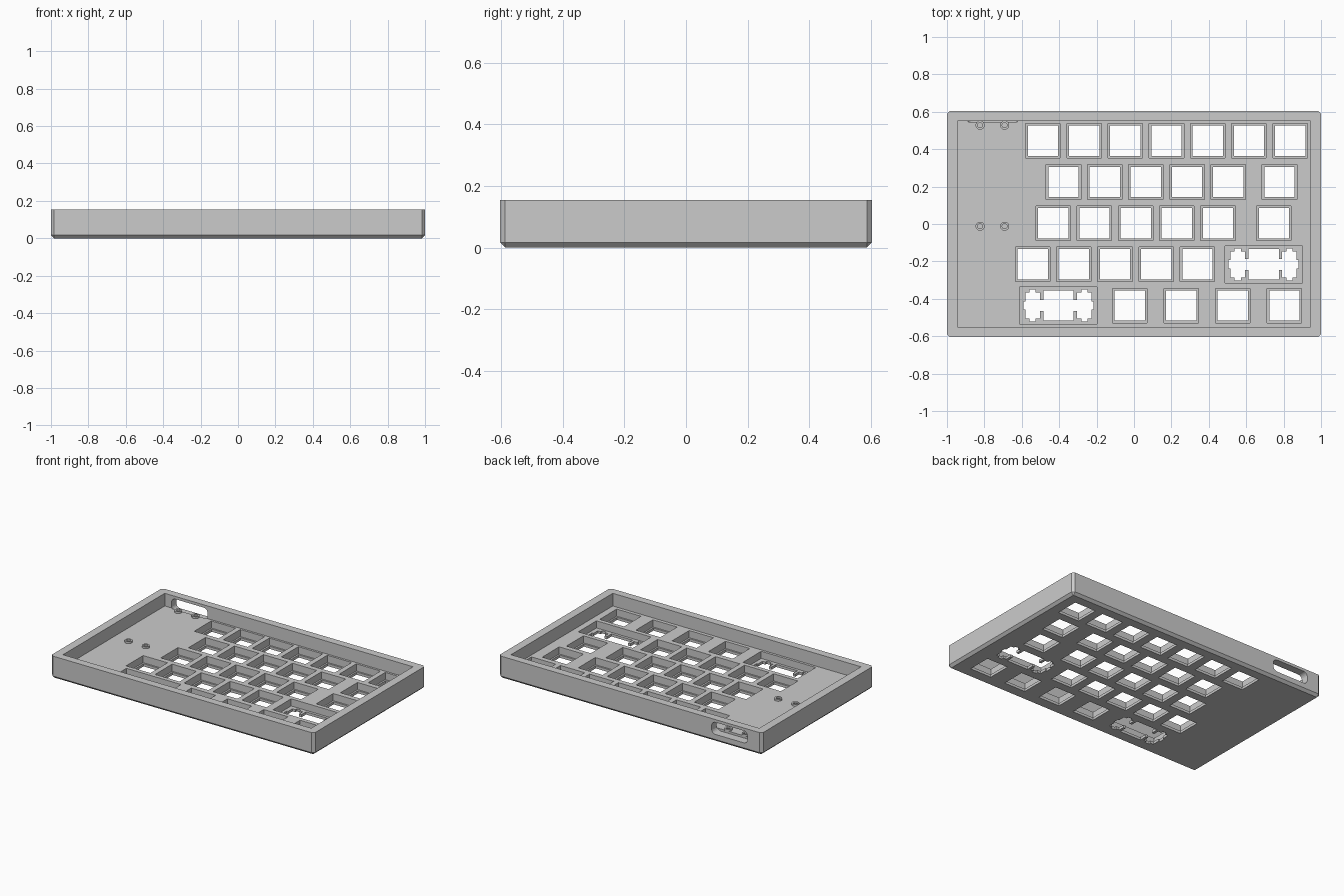
import bpy, bmesh, math
from mathutils import Matrix, Vector

default = bpy.data.objects.get("Cube")
if default:
    bpy.data.objects.remove(default, do_unlink=True)

U = 0.2203          # one key pitch
HALF_X, HALF_Y, TOP = 1.0, 0.605, 0.154
FLOOR, PLATE = 0.067, 0.018
CHAMFER = 0.017

gray = bpy.data.materials.new("plain gray")
gray.use_nodes = True
gray.diffuse_color = (0.6, 0.6, 0.6, 1)
gray.node_tree.nodes["Principled BSDF"].inputs["Base Color"].default_value = gray.diffuse_color


def finish(bm, name):
    bmesh.ops.recalc_face_normals(bm, faces=bm.faces)
    mesh = bpy.data.meshes.new(name)
    bm.to_mesh(mesh)
    bm.free()
    mesh.materials.append(gray)
    obj = bpy.data.objects.new(name, mesh)
    bpy.context.collection.objects.link(obj)
    return obj


def box(bm, lo, hi):
    lo, hi = Vector(lo), Vector(hi)
    mat = Matrix.Translation((lo + hi) / 2) @ Matrix.Diagonal((*(hi - lo), 1))
    return bmesh.ops.create_cube(bm, size=1, matrix=mat)["verts"]


def square(bm, x, y, w, h, z0, z1):
    return box(bm, (x - w / 2, y - h / 2, z0), (x + w / 2, y + h / 2, z1))


def prism(bm, pts, z0, z1):
    face = bm.faces.new([bm.verts.new((x, y, z0)) for x, y in pts])
    out = bmesh.ops.extrude_face_region(bm, geom=[face])["geom"]
    for v in out:
        if isinstance(v, bmesh.types.BMVert):
            v.co.z = z1


def cut(target, bm, name):
    cutter = finish(bm, name)
    cutter.hide_render = True
    mod = target.modifiers.new(name, "BOOLEAN")
    mod.operation, mod.solver, mod.object = "DIFFERENCE", "EXACT", cutter
    bpy.context.view_layer.objects.active = target
    bpy.ops.object.modifier_apply(modifier=mod.name)
    bpy.data.objects.remove(cutter, do_unlink=True)


# Case block with chamfered corners and underside edge
bm = bmesh.new()
box(bm, (-HALF_X, -HALF_Y, 0), (HALF_X, HALF_Y, TOP))
edges = [e for e in bm.edges if min(v.co.z for v in e.verts) < 0.001]
bmesh.ops.bevel(bm, geom=edges, offset=CHAMFER, segments=1, affect="EDGES")
case = finish(bm, "keyboard_case")

# Open tray
bm = bmesh.new()
box(bm, (-0.943, -0.552, FLOOR), (0.943, 0.552, 0.3))
cut(case, bm, "tray_cutter")

# Key layout: left-most key, number of evenly spaced keys, step, extra keys
rows = [
    (-0.487, 7, U, []),
    (-0.377, 5, U, [0.778]),
    (-0.432, 5, U, [0.748]),
    (-0.542, 5, U, []),
    (-0.022, 4, 1.25 * U, []),
]
row_y = [0.0045 + (2 - i) * U for i in range(5)]
keys = [(x0 + i * step, y)
        for (x0, n, step, extra), y in zip(rows, row_y) for i in range(n)]
keys += [(x, y) for row, y in zip(rows, row_y) for x in row[3]]
wide_keys = [(0.693, row_y[3]), (-0.404, row_y[4])]

# Recesses above the thin plate
bm = bmesh.new()
for x, y in keys:
    square(bm, x, y, 0.185, 0.185, PLATE, 0.1)
for x, y in wide_keys:
    square(bm, x, y, 0.415, 0.198, PLATE, 0.1)
cut(case, bm, "recess_cutter")

# Switch openings, and stabiliser openings for the wide keys
quarter = [(.081, .081), (.081, .03), (.099, .03), (.099, .07), (.122, .07), (.122, .085),
           (.155, .085), (.155, .07), (.177, .07), (.177, .022), (.187, .022)]
half = quarter + [(x, -y) for x, y in reversed(quarter)]
outline = half + [(-x, y) for x, y in reversed(half)]
bm = bmesh.new()
for x, y in keys:
    square(bm, x, y, 0.162, 0.162, -0.05, 0.04)
for cx, cy in wide_keys:
    prism(bm, [(cx + x, cy + y) for x, y in outline], -0.05, 0.04)
cut(case, bm, "switch_cutter")

# Rounded cable port through the back wall
bm = bmesh.new()
box(bm, (-0.892, 0.546, 0.052), (-0.618, 0.7, 0.135))
edges = [e for e in bm.edges if abs(e.verts[0].co.y - e.verts[1].co.y) > 0.05]
bmesh.ops.bevel(bm, geom=edges, offset=0.03, segments=5, profile=0.5, affect="EDGES")
cut(case, bm, "port_cutter")

# Hollow screw posts on the tray floor
bm = bmesh.new()
for x in (-0.823, -0.692):
    for y in (0.528, -0.012):
        ring = [(0.013, FLOOR - 0.005), (0.024, FLOOR - 0.005),
                (0.024, FLOOR + 0.013), (0.013, FLOOR + 0.013)]
        vs = [bm.verts.new((x + r, y, z)) for r, z in ring]
        es = [bm.edges.new((vs[i], vs[(i + 1) % 4])) for i in range(4)]
        bmesh.ops.spin(bm, geom=vs + es, cent=(x, y, 0), axis=(0, 0, 1),
                       angle=math.tau, steps=24)
bmesh.ops.remove_doubles(bm, verts=bm.verts, dist=0.0005)
posts = finish(bm, "screw_posts")
bpy.ops.object.select_all(action="DESELECT")
posts.select_set(True)
bpy.context.view_layer.objects.active = posts
bpy.ops.object.shade_smooth_by_angle(angle=math.radians(35))
